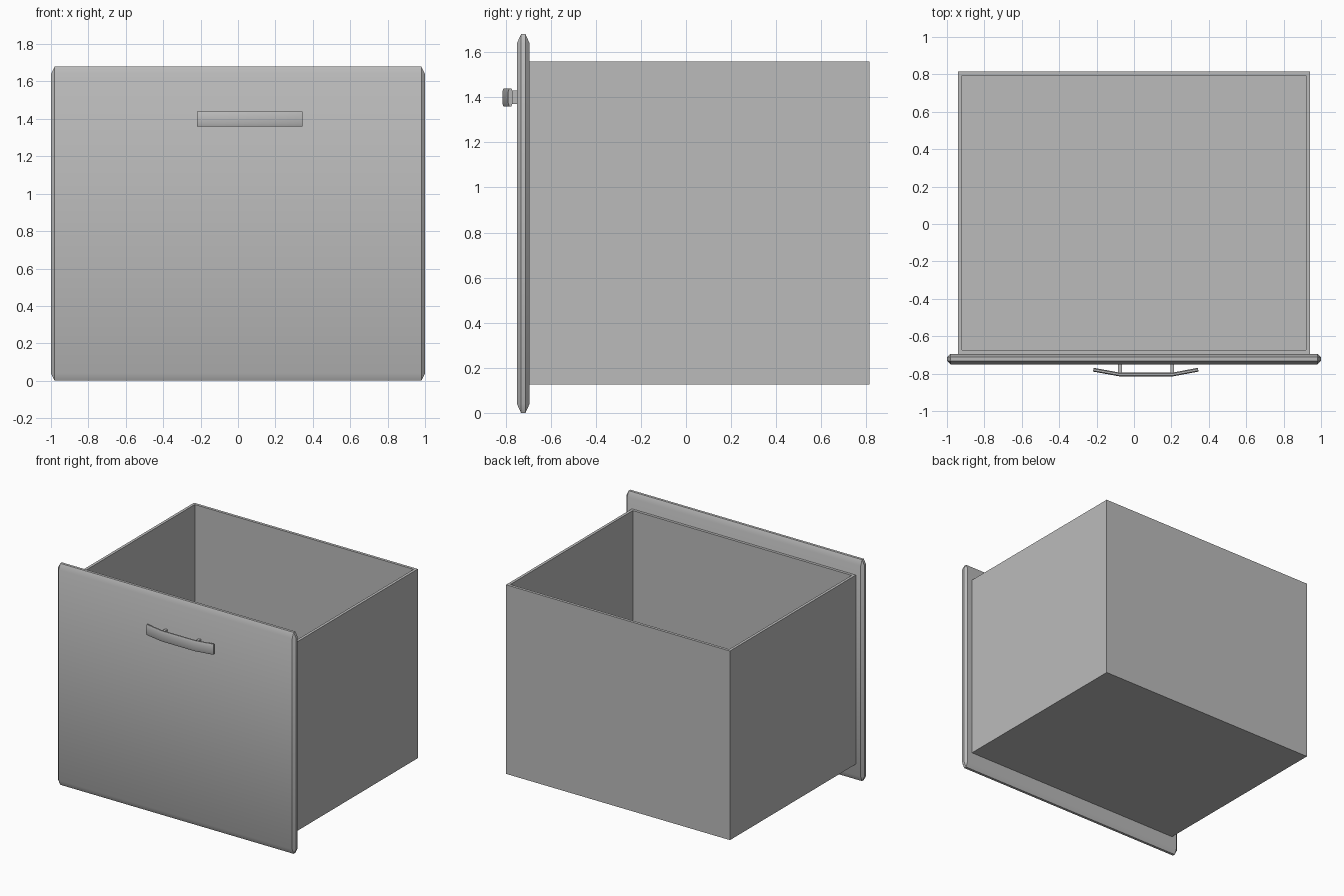
import bpy
import bmesh
import math
from itertools import product

if "Cube" in bpy.data.objects:
    bpy.data.objects.remove(bpy.data.objects["Cube"], do_unlink=True)

# Single painted finish
GREY = (0.5, 0.5, 0.5, 1)
paint = bpy.data.materials.new("grey_paint")
paint.use_nodes = True
paint.diffuse_color = GREY
bsdf = next(n for n in paint.node_tree.nodes if n.type == 'BSDF_PRINCIPLED')
bsdf.inputs["Base Color"].default_value = GREY


def finish(name, bm, smooth=True):
    bmesh.ops.recalc_face_normals(bm, faces=bm.faces)
    mesh = bpy.data.meshes.new(name)
    bm.to_mesh(mesh)
    bm.free()
    mesh.materials.append(paint)
    obj = bpy.data.objects.new(name, mesh)
    bpy.context.collection.objects.link(obj)
    if smooth:
        bpy.ops.object.select_all(action='DESELECT')
        obj.select_set(True)
        bpy.context.view_layer.objects.active = obj
        bpy.ops.object.shade_smooth_by_angle(angle=math.radians(35))
    return obj


def add_box(bm, low, high):
    verts = bmesh.ops.create_cube(bm, size=1)["verts"]
    for v in verts:
        for i in range(3):
            v.co[i] = high[i] if v.co[i] > 0 else low[i]
    return verts


# Front panel: slab with a different chamfer along each axis
half, inset = (1, 0.028, 0.84), (0.02, 0.018, 0.04)
bm = bmesh.new()
for signs in product((-1, 1), repeat=3):
    for full in range(3):
        co = [s * (half[i] - (0 if i == full else inset[i]))
              for i, s in enumerate(signs)]
        bm.verts.new((co[0], co[1] - 0.722, co[2] + 0.84))
bmesh.ops.convex_hull(bm, input=bm.verts)
bmesh.ops.dissolve_limit(bm, angle_limit=0.01, verts=bm.verts, edges=bm.edges)
finish("front_panel", bm)

# Open drawer box: rim is inset from the top face, then sunk to the floor
bm = bmesh.new()
add_box(bm, (-0.94, -0.695, 0.125), (0.94, 0.815, 1.56))
top = max(bm.faces, key=lambda f: f.calc_center_median().z)
bmesh.ops.inset_region(bm, faces=[top], thickness=0.03)
well = bmesh.ops.extrude_face_region(bm, geom=[top])["geom"]
for v in well:
    if isinstance(v, bmesh.types.BMVert):
        v.co.z = 0.155
if top.is_valid:
    bmesh.ops.delete(bm, geom=[top], context='FACES_ONLY')
finish("drawer_box", bm, smooth=False)

# Handle bar: flat octagonal section swept along a bowed path
path = [(-0.217, -0.779), (-0.075, -0.805), (0.205, -0.805), (0.343, -0.779)]
quarter = [(0.01, 0.025), (0.005, 0.04)]
section = quarter + [(-y, z) for y, z in quarter[::-1]]
section += [(-y, -z) for y, z in section]
bm = bmesh.new()
rings = []
for (x, y), lean in zip(path, (-0.18, -0.09, 0.09, 0.18)):
    rings.append([bm.verts.new((x - lean * dy, y + dy, 1.4 + dz))
                  for dy, dz in section])
for a, b in zip(rings, rings[1:]):
    for i in range(len(a)):
        j = (i + 1) % len(a)
        bm.faces.new((a[i], a[j], b[j], b[i]))
bm.faces.new(rings[0])
bm.faces.new(rings[-1])
finish("handle_bar", bm)

# Two posts joining the handle to the panel
for side, x in (("right", -0.075), ("left", 0.205)):
    bm = bmesh.new()
    add_box(bm, (x - 0.01, -0.8, 1.37), (x + 0.01, -0.745, 1.43))
    finish("handle_post_" + side, bm, smooth=False)
